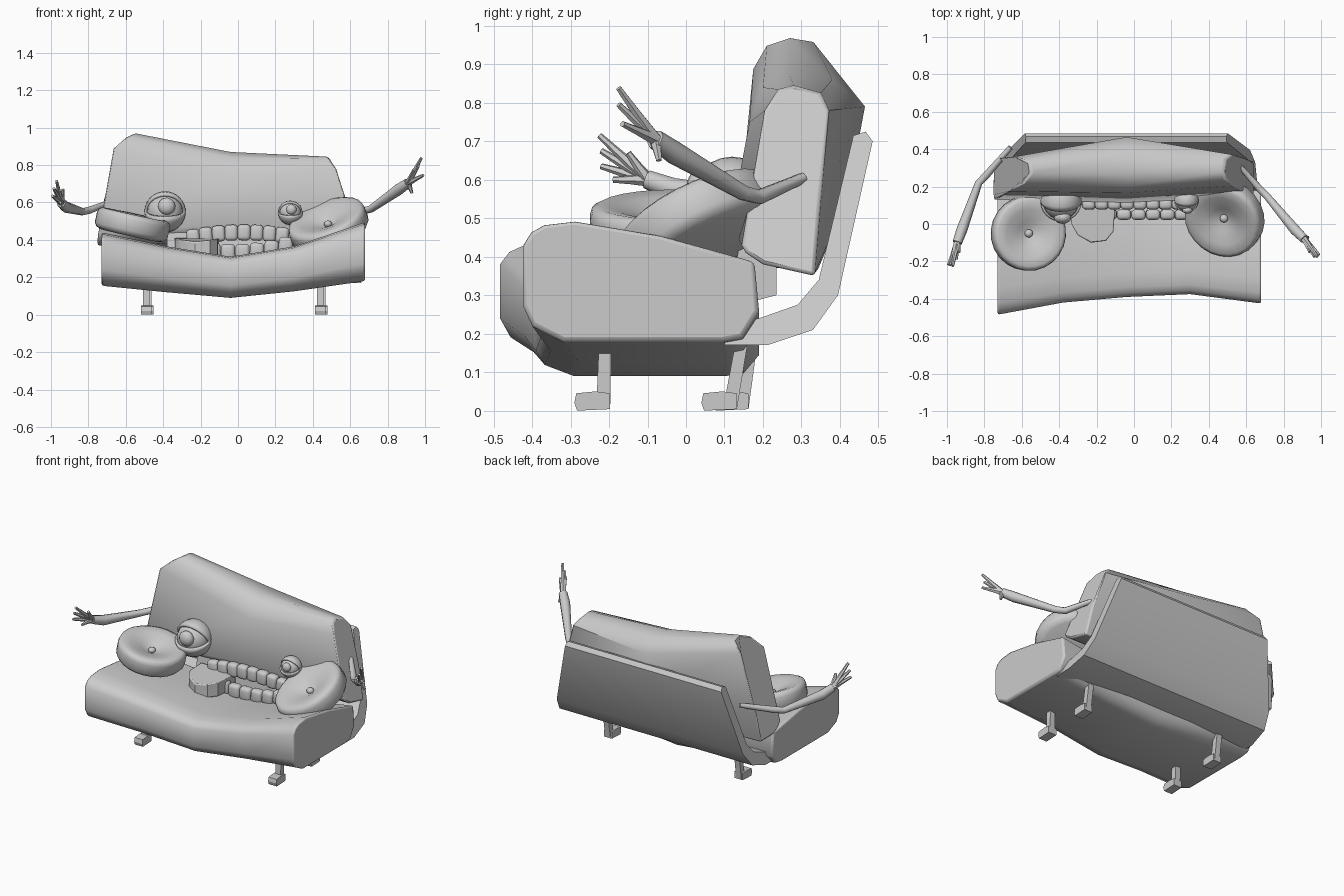
import bpy, bmesh, math
from mathutils import Vector, Matrix

if "Cube" in bpy.data.objects:
    bpy.data.objects.remove(bpy.data.objects["Cube"])


def finish(name, bm, angle=45, bevel=0):
    bmesh.ops.recalc_face_normals(bm, faces=bm.faces)
    me = bpy.data.meshes.new(name)
    bm.to_mesh(me)
    bm.free()
    ob = bpy.data.objects.new(name, me)
    bpy.context.collection.objects.link(ob)
    bpy.ops.object.select_all(action='DESELECT')
    ob.select_set(True)
    bpy.context.view_layer.objects.active = ob
    bpy.ops.object.shade_smooth_by_angle(angle=math.radians(angle))
    if bevel:
        m = ob.modifiers.new("soft_edge", 'BEVEL')
        m.width, m.segments, m.limit_method = bevel, 2, 'ANGLE'
        m.angle_limit = math.radians(55)
    return ob


def add_loft(bm, rings):
    vs = [[bm.verts.new(p) for p in r] for r in rings]
    n = len(vs[0])
    for a, b in zip(vs, vs[1:]):
        for i in range(n):
            j = (i + 1) % n
            bm.faces.new((a[i], a[j], b[j], b[i]))
    bm.faces.new(vs[0])
    bm.faces.new(vs[-1])


def loft(name, rings, angle=45, bevel=0):
    bm = bmesh.new()
    add_loft(bm, rings)
    return finish(name, bm, angle, bevel)


def add_tube(bm, path, radii, sides=6):
    pts = [Vector(p) for p in path]
    rings = []
    for i, p in enumerate(pts):
        t = (pts[min(i + 1, len(pts) - 1)] - pts[max(i - 1, 0)]).normalized()
        u = t.cross(Vector((0.3, 0.2, 1))).normalized()
        w = t.cross(u)
        rings.append([p + radii[i] * (u * math.cos(a) + w * math.sin(a))
                      for a in (2 * math.pi * k / sides for k in range(sides))])
    add_loft(bm, rings)


def ball(name, loc, scale, seg=20, rings=12):
    bm = bmesh.new()
    bmesh.ops.create_uvsphere(bm, u_segments=seg, v_segments=rings, radius=1)
    bmesh.ops.transform(bm, verts=bm.verts,
                        matrix=Matrix.Translation(loc) @ Matrix.Diagonal((*scale, 1)))
    return finish(name, bm, 60)


# Seat: one profile stretched over sagging sections (x, front y, bottom, top, back height)
def seat_ring(x, yf, zb, zt, t):
    uv = [(0, .3), (0, .8), (.035, .91), (.09, .97), (.22, 1), (.58, 1 - (1 - t) * .35),
          (.98, t), (1, .25), (.93, .03), (.85, 0), (.17, 0), (.04, .13)]
    return [(x, yf + u * (0.19 - yf), zb + v * (zt - zb)) for u, v in uv]


loft("seat", [seat_ring(*s) for s in (
    (-0.73, -0.485, 0.155, 0.44, .75), (-0.38, -0.42, 0.12, 0.365, .85),
    (-0.04, -0.39, 0.09, 0.31, .95), (0.30, -0.375, 0.125, 0.365, .85),
    (0.68, -0.425, 0.18, 0.495, .66))], 50, 0.012)

# Back cushion: leaning ends and a hunched middle, sections as (x, y, z)
left = [(-.75, .13, .43), (-.67, .175, .89), (-.60, .21, .95), (-.55, .27, .97), (-.56, .33, .96),
        (-.64, .36, .91), (-.74, .35, .55), (-.75, .33, .37), (-.75, .2, .37), (-.75, .15, .40)]
mid = [(-.04, y, z) for y, z in (
    (.115, .485), (.165, .75), (.20, .84), (.27, .87), (.38, .86),
    (.465, .79), (.42, .55), (.34, .36), (.2, .39), (.14, .45))]
right = [(.64, .145, .43), (.53, .205, .78), (.49, .24, .835), (.48, .28, .845), (.49, .35, .825),
         (.53, .37, .78), (.60, .35, .55), (.64, .335, .35), (.64, .2, .38), (.64, .155, .41)]
loft("back_cushion", [left, mid, right], 50, 0.01)

# Bent back board, narrower at its top
board = [(.10, .17), (.21, .17), (.33, .21), (.395, .30), (.485, .70), (.467, .725),
         (.435, .715), (.345, .34), (.29, .275), (.19, .24), (.10, .22)]
loft("back_board", [[(-.70 + .22 * (z - .17), y, z) for y, z in board],
                    [(.66 - .30 * (z - .17), y, z) for y, z in board]], 25)


# Round arm pillows with a dimple and button
def pillow(name, center, normal, r, h):
    prof = [(.8, -h), (.93, -h * .85), (1, -h * .5), (1, h * .5), (.97, h * .85), (.88, h),
            (.65, h * .85), (.3, h * .45), (.1, h * .1)]
    rot = Vector(normal).to_track_quat('Z', 'Y')
    c = Vector(center)
    n = 24
    loft(name, [[c + rot @ Vector((r * k * math.cos(2 * math.pi * i / n),
                                   r * k * math.sin(2 * math.pi * i / n), z))
                 for i in range(n)] for k, z in prof], 50)
    ball(name + "_button", c + rot @ Vector((0, 0, h * .2)), (.022, .022, .018), 12, 8)


pillow("left_arm_pillow", (-.565, -.05, .48), (.22, -.02, 1), .2, .058)
pillow("right_arm_pillow", (.485, .035, .475), (-.38, -.5, 1), .215, .06)


# Eyes: ball, pupil and lid shell with a front opening
def eye(side, c, r):
    c = Vector(c)
    ball(side + "_eyeball", c, (r * .88,) * 3)
    ball(side + "_pupil", c + Vector((.08, -.78, .27)) * r, (r * .42, r * .3, r * .42), 16, 10)
    bm = bmesh.new()
    bmesh.ops.create_uvsphere(bm, u_segments=24, v_segments=16, radius=r)
    bmesh.ops.rotate(bm, verts=bm.verts, matrix=Matrix.Rotation(math.pi / 2, 3, 'Y'))
    gap = []
    for f in bm.faces:
        m = f.calc_center_median()
        if -15 < math.degrees(math.atan2(m.z, -m.y)) < 60:
            gap.append(f)
    bmesh.ops.delete(bm, geom=gap, context='FACES')
    bmesh.ops.translate(bm, verts=bm.verts, vec=c)
    ob = finish(side + "_eyelids", bm, 60)
    m = ob.modifiers.new("thickness", 'SOLIDIFY')
    m.thickness = r * .14


eye("left", (-.39, .12, .55), .11)
eye("right", (.28, .125, .545), .065)

# Mouth: lining, two rows of teeth, tongue
loft("mouth_lining", [[(x, y, z) for y, z in ((.12, .27), (.235, .30), (.235, .42), (.14, .46))]
                      for x in (-.38, .38)])


def tooth(name, x, y, z, w, h):
    bm = bmesh.new()
    bmesh.ops.create_cube(bm, size=1)
    bmesh.ops.scale(bm, verts=bm.verts, vec=(w, .055, h))
    bmesh.ops.bevel(bm, geom=bm.edges[:], offset=.02, segments=3, profile=.5, affect='EDGES')
    bmesh.ops.rotate(bm, verts=bm.verts, matrix=Matrix.Rotation(.4 * x, 3, 'Y'))
    bmesh.ops.translate(bm, verts=bm.verts, vec=(x, y, z))
    finish(name, bm, 60)


for i in range(9):
    x = -.24 + i * .068
    tooth(f"upper_tooth_{i}", x, .105, .44 - .35 * (x - .03) ** 2, .07, .085)
for i in range(6):
    x = -.13 + i * .077
    tooth(f"lower_tooth_{i}", x, .05, .335 + .5 * (x + .02) ** 2, .076, .085)

tongue = [(-.34, .12), (-.335, .0), (-.30, -.06), (-.23, -.10), (-.15, -.09), (-.11, -.04), (-.10, .12)]
loft("tongue", [[(x, y, .315 + .02 * abs(x + .22)) for x, y in tongue],
                [(x, y, .385 + .2 * abs(x + .22)) for x, y in tongue]], 35, 0.006)


# Thin arms with hands
def arm(side, path, tips):
    bm = bmesh.new()
    add_tube(bm, path, (.014, .02, .02, .03, .026), 8)
    palm = Vector(path[-1])
    for t in tips:
        t = Vector(t)
        add_tube(bm, (palm, palm.lerp(t, .5), t), (.018, .012, .008))
    finish(side + "_arm", bm, 50)


arm("right", ((.57, .305, .605), (.67, .19, .555), (.71, .15, .565), (.86, -.03, .67), (.91, -.08, .705)),
    ((.98, -.175, .838), (.965, -.175, .795), (.99, -.165, .745), (.93, -.07, .65), (.94, -.15, .775)))
arm("left", ((-.66, .41, .61), (-.79, .26, .56), (-.83, .22, .55), (-.92, -.03, .575), (-.945, -.10, .60)),
    ((-.97, -.225, .715), (-.985, -.22, .675), (-.992, -.22, .635), (-.95, -.19, .60), (-.935, -.15, .67)))


# Four bent legs with feet
def leg(name, x, y, lean):
    bm = bmesh.new()
    post = [(.018, .008), (-.018, .008), (-.016 + lean, .18), (.016 + lean, .18)]
    foot = [(.018, .004), (.018, .045), (-.02, .05), (-.07, .045), (-.075, .02), (-.068, 0)]
    for prof, w in ((post, .018), (foot, .028)):
        add_loft(bm, [[(x + s * w, y + a, b) for a, b in prof] for s in (-1, 1)])
    finish(name, bm, 30)


leg("front_left_leg", -.49, -.215, .005)
leg("front_right_leg", .44, -.215, .005)
leg("rear_left_leg", -.48, .145, .025)
leg("rear_right_leg", .45, .115, .03)
